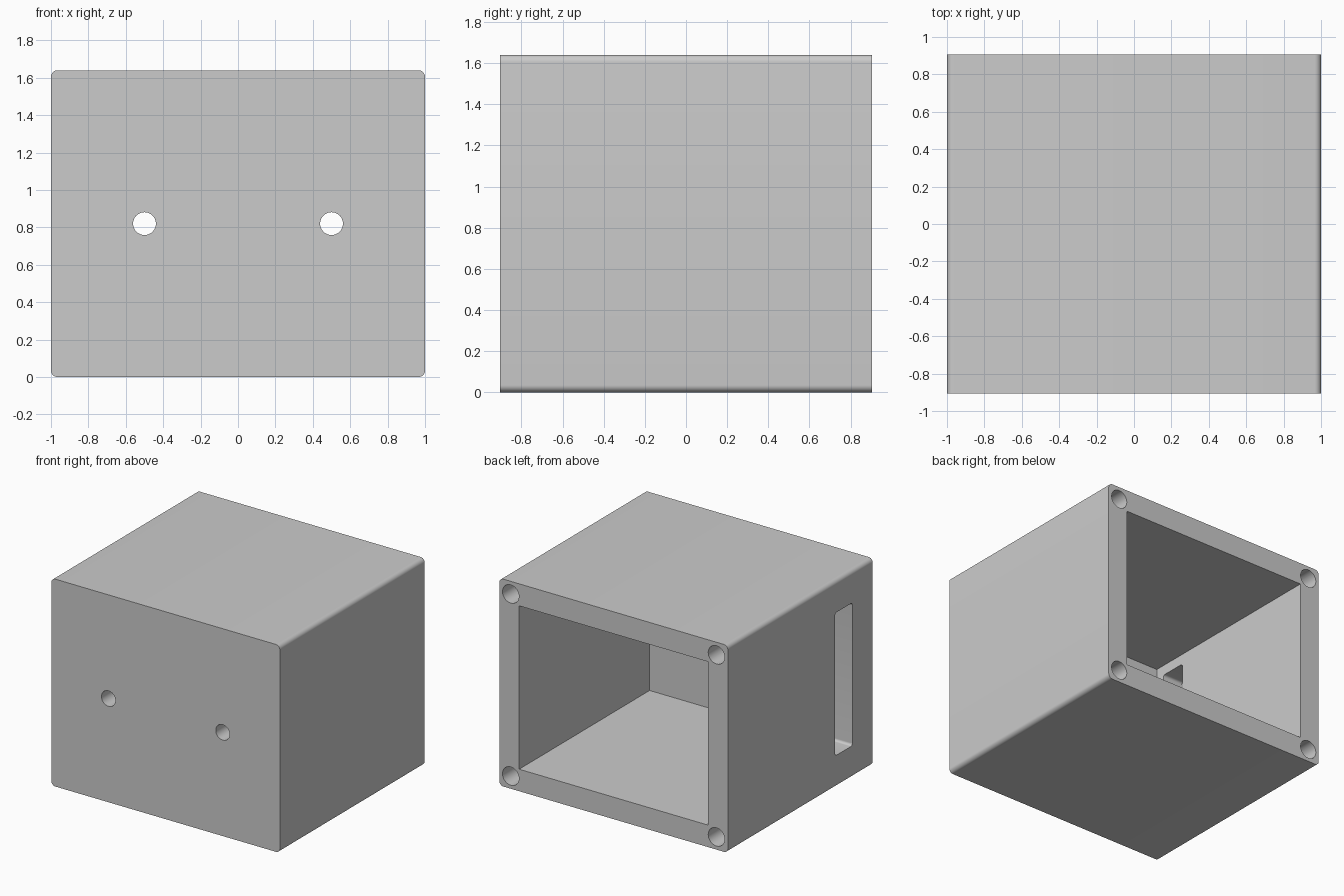
import bpy
import bmesh
from math import radians, pi
from mathutils import Matrix, Vector

cube = bpy.data.objects.get("Cube")
if cube:
    bpy.data.objects.remove(cube)

W, D, H = 2.0, 1.81, 1.64     # outer size
WALL = 0.174                  # wall thickness
BACK = D / 2

grey = bpy.data.materials.new("plain grey")
grey.use_nodes = True
colour = (0.6, 0.6, 0.6, 1)
grey.diffuse_color = colour
grey.node_tree.nodes["Principled BSDF"].inputs["Base Color"].default_value = colour


def finish(name, bm):
    mesh = bpy.data.meshes.new(name)
    bm.to_mesh(mesh)
    bm.free()
    mesh.materials.append(grey)
    obj = bpy.data.objects.new(name, mesh)
    bpy.context.collection.objects.link(obj)
    return obj


def box(name, low, high, axis=None, radius=0.0):
    """Box between two corners, edges along one axis optionally rounded."""
    low, high = Vector(low), Vector(high)
    bm = bmesh.new()
    bmesh.ops.create_cube(bm, size=1)
    bmesh.ops.scale(bm, vec=high - low, verts=bm.verts)
    bmesh.ops.translate(bm, vec=(low + high) / 2, verts=bm.verts)
    if axis is not None:
        edges = [e for e in bm.edges
                 if abs(e.verts[0].co[axis] - e.verts[1].co[axis]) > 0.01]
        bmesh.ops.bevel(bm, geom=edges, offset=radius, segments=8,
                        profile=0.5, affect='EDGES')
    return finish(name, bm)


def drill(name, x, z, radius, y0, y1):
    """Round cutter running along y."""
    bm = bmesh.new()
    place = Matrix.Translation((x, (y0 + y1) / 2, z)) @ Matrix.Rotation(pi / 2, 4, 'X')
    bmesh.ops.create_cone(bm, cap_ends=True, segments=48, radius1=radius,
                          radius2=radius, depth=y1 - y0, matrix=place)
    return finish(name, bm)


# Outer shell with rounded long edges
body = box("enclosure_body", (-W / 2, -BACK, 0), (W / 2, BACK, H), 1, 0.035)

# Cavity open at the back, and the slot through the right wall
cutters = [
    box("cavity_cutter", (-W / 2 + WALL, -BACK + 0.18, WALL),
        (W / 2 - WALL, BACK + 0.2, H - WALL)),
    box("slot_cutter", (-W / 2 - 0.1, -0.65, 0.255),
        (-W / 2 + WALL + 0.1, -0.435, 1.385), 0, 0.02),
]

# Front holes and blind screw holes in the back rim
for side in (-1, 1):
    cutters.append(drill("front_hole_cutter", side * 0.5, H / 2, 0.061,
                         -BACK - 0.1, -BACK + 0.3))
    for z in (0.1, H - 0.1):
        cutters.append(drill("screw_hole_cutter", side * 0.9, z, 0.072,
                             BACK - 0.5, BACK + 0.1))

bpy.context.view_layer.objects.active = body
for cutter in cutters:
    cutter.hide_render = True
    cut = body.modifiers.new("cut", 'BOOLEAN')
    cut.operation = 'DIFFERENCE'
    cut.solver = 'EXACT'
    cut.object = cutter
    bpy.ops.object.modifier_apply(modifier=cut.name)
    bpy.data.objects.remove(cutter)

# Smooth curves, sharp corners
bpy.ops.object.select_all(action='DESELECT')
body.select_set(True)
bpy.ops.object.shade_smooth_by_angle(angle=radians(30))
